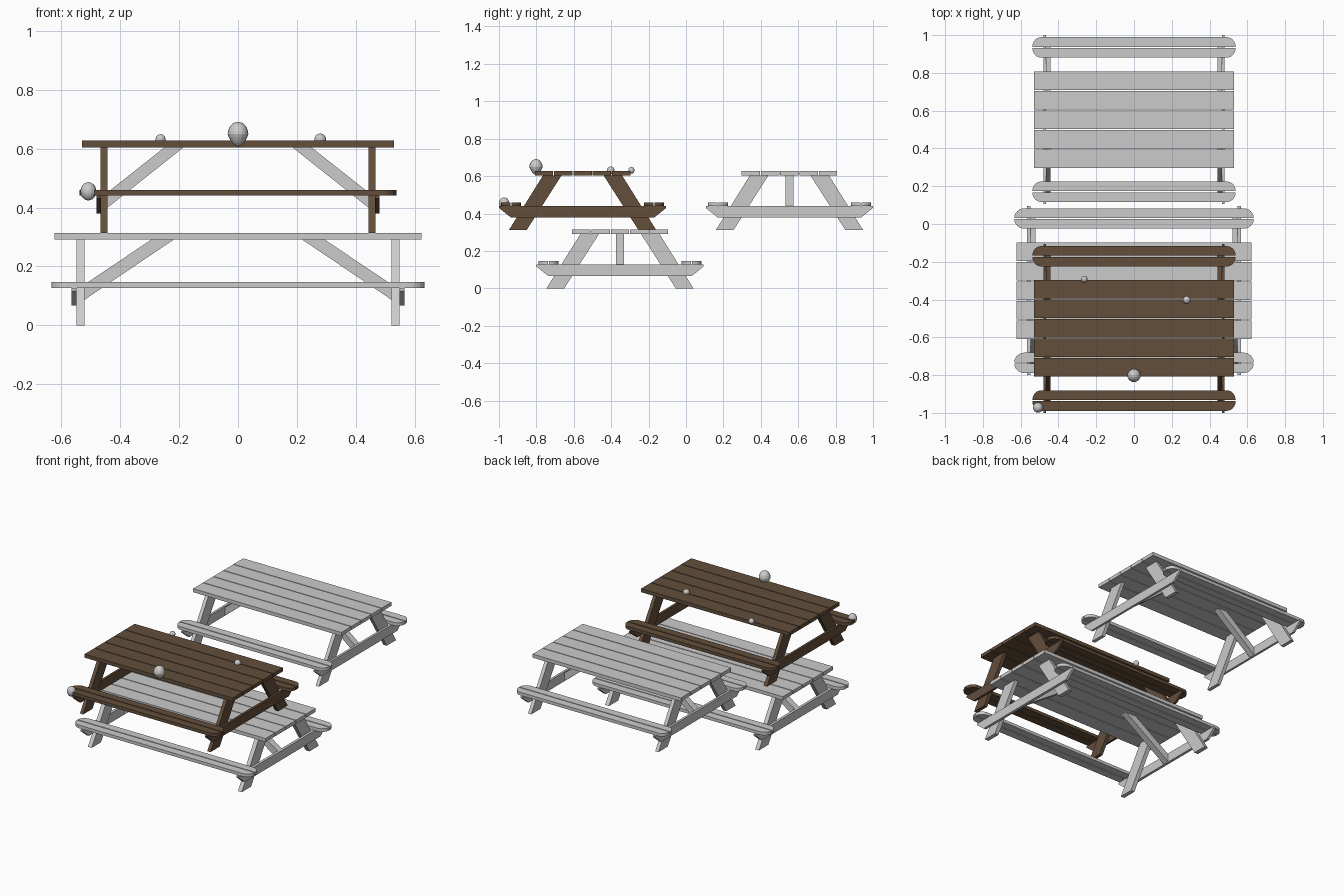
import bpy, bmesh, math

if "Cube" in bpy.data.objects:
    bpy.data.objects.remove(bpy.data.objects["Cube"])

def material(name, rgb):
    m = bpy.data.materials.new(name)
    m.diffuse_color = (*rgb, 1)
    m.use_nodes = True
    m.node_tree.nodes["Principled BSDF"].inputs["Base Color"].default_value = m.diffuse_color
    return m

GREY = material("light grey", (0.6, 0.6, 0.6))
BROWN = material("dark brown wood", (0.125, 0.076, 0.044))

def finish(name, bm, mat):
    bmesh.ops.recalc_face_normals(bm, faces=bm.faces)
    me = bpy.data.meshes.new(name)
    bm.to_mesh(me)
    bm.free()
    me.materials.append(mat)
    ob = bpy.data.objects.new(name, me)
    bpy.context.collection.objects.link(ob)
    return ob

def prism(name, profile, axis, lo, hi, mat, place):
    """Extrude a 2D profile along an axis, then place it in the table's frame."""
    sx, cy, cz = place
    def point(p, d):
        x, y, z = {'X': (d, p[0], p[1]), 'Y': (p[0], d, p[1]), 'Z': (p[0], p[1], d)}[axis]
        return (x * sx, y + cy, z + cz)
    bm = bmesh.new()
    a = [bm.verts.new(point(p, lo)) for p in profile]
    b = [bm.verts.new(point(p, hi)) for p in profile]
    bm.faces.new(a)
    bm.faces.new(b)
    n = len(profile)
    for i in range(n):
        j = (i + 1) % n
        bm.faces.new((a[i], a[j], b[j], b[i]))
    return finish(name, bm, mat)

def table(tag, mat, place, braces):
    # five table top slats
    pitch, gap = 0.1032, 0.005
    for i in range(5):
        y0 = -0.258 + i * pitch + gap / 2
        y1 = y0 + pitch - gap
        prism(f"{tag}_top_slat", [(-.529, y0), (.529, y0), (.529, y1), (-.529, y1)],
              'Z', .291, .314, mat, place)
    # benches: two slats each, forming rounded ends together
    arc = [k * math.pi / 12 for k in range(7)]
    for side in (-1, 1):
        for half in (-1, 1):
            c = side * .382
            right = [(.492 + .046 * math.cos(t), c + half * (.003 + .051 * math.sin(t))) for t in arc]
            left = [(-x, y) for x, y in reversed(right)]
            prism(f"{tag}_bench_slat", right + left, 'Z', .127, .147, mat, place)
    for sx in (-1, 1):
        # cross rail with chamfered ends
        rail = [(-.447, .127), (.447, .127), (.447, .117), (.385, .067),
                (-.385, .067), (-.447, .117)]
        prism(f"{tag}_cross_rail", rail, 'X', sx * .465, sx * .48, mat, place)
        # slanted legs
        for sy in (-1, 1):
            leg = [(sy * .393, 0), (sy * .298, 0), (sy * .112, .291), (sy * .211, .291)]
            prism(f"{tag}_leg", leg, 'X', sx * .443, sx * .466, mat, place)
        # diagonal brace
        if braces:
            br = [(sx * .466, .068), (sx * .466, .12), (sx * .25, .291), (sx * .185, .291)]
            prism(f"{tag}_brace", br, 'Y', -.021, .021, mat, place)

table("lower_table", GREY, (1.178, -.353, 0), True)
table("back_table", GREY, (1, .553, .313), True)
table("brown_table", BROWN, (1, -.553, .313), False)

def ball(name, loc, r, rz, taper=0):
    bm = bmesh.new()
    bmesh.ops.create_uvsphere(bm, u_segments=16, v_segments=12, radius=1)
    for v in bm.verts:
        x, y, z = v.co
        k = 1 + taper * min(z, 0)      # narrower towards the bottom
        v.co = (loc[0] + x * r * k, loc[1] + y * r * k, loc[2] + z * rz)
    finish(name, bm, GREY)

# egg and balls resting on the brown table
ball("egg", (0, -.802, .649), .035, .042, .3)
ball("bench_ball", (-.508, -.972, .455), .027, .031)
ball("small_ball_left", (-.263, -.292, .631), .017, .018)
ball("small_ball_right", (.279, -.402, .631), .02, .02)
